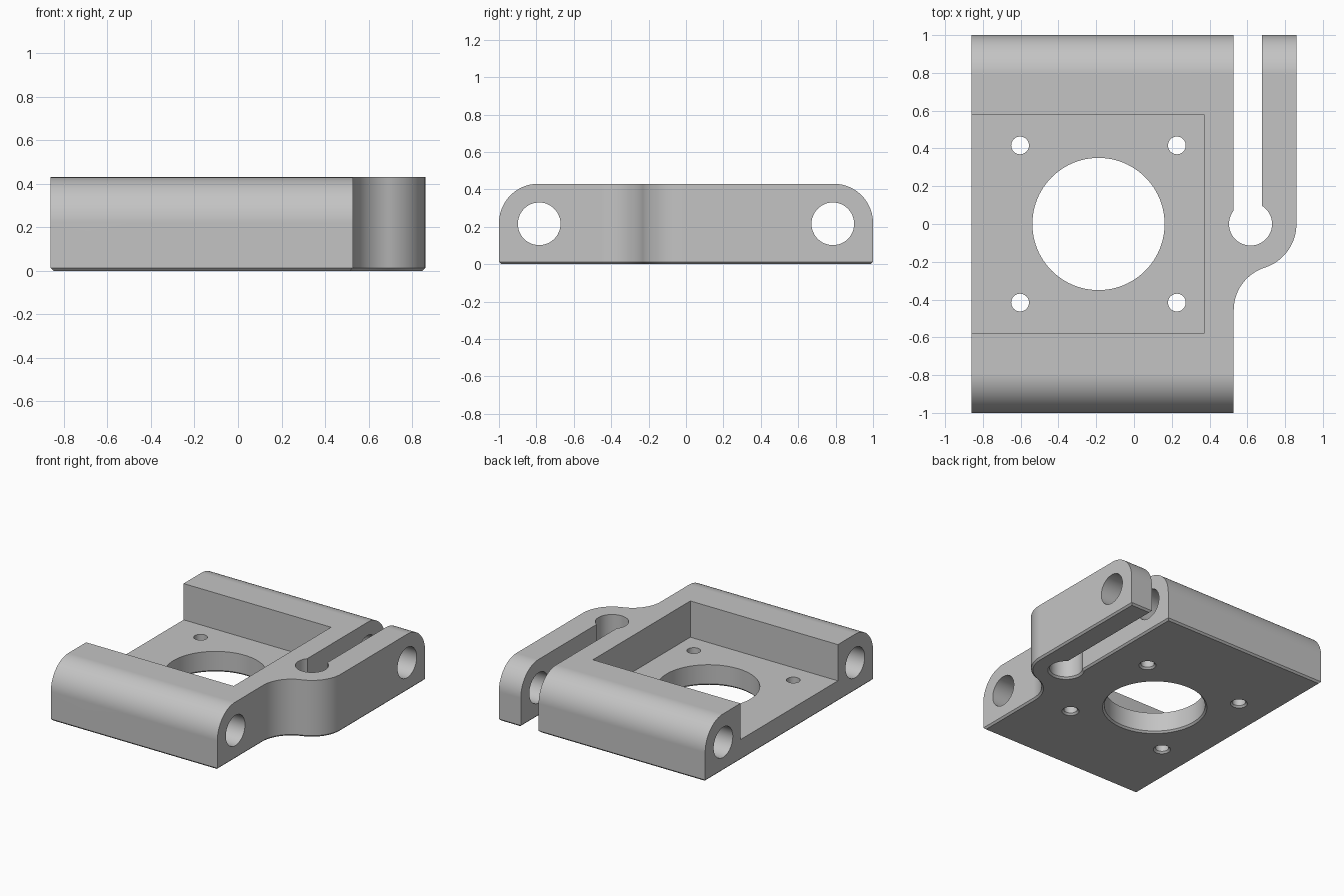
import bpy, bmesh
from math import sin, cos, pi, sqrt, atan2, radians
from mathutils import Vector

default = bpy.data.objects.get("Cube")
if default:
    bpy.data.objects.remove(default, do_unlink=True)

HEIGHT, HALF_X, CHAMFER = 0.43, 0.86, 0.013
BODY_R, ARM_L = 0.528, 0.677              # two sides of the clamp slot
EYE_X, EYE_R, EYE_OUT = 0.617, 0.114, 0.243
PLATE_X = -0.188                          # centre of the bored hole pattern

grey = bpy.data.materials.new("plain grey")
grey.use_nodes = True
COLOUR = (0.55, 0.55, 0.55, 1)
grey.diffuse_color = COLOUR
grey.node_tree.nodes["Principled BSDF"].inputs["Base Color"].default_value = COLOUR


def arc(cx, cy, r, start, end, n=24):
    return [(cx + r * cos(start + (end - start) * i / n),
             cy + r * sin(start + (end - start) * i / n)) for i in range(n + 1)]


def finish(name, bm, helper=True):
    bmesh.ops.recalc_face_normals(bm, faces=bm.faces)
    mesh = bpy.data.meshes.new(name)
    bm.to_mesh(mesh)
    bm.free()
    ob = bpy.data.objects.new(name, mesh)
    bpy.context.collection.objects.link(ob)
    mesh.materials.append(grey)
    ob.hide_render = helper
    return ob


def prism(name, points, offset, chamfer=0, helper=True):
    """Extrude a closed 3D outline, optionally chamfering the starting end."""
    bm = bmesh.new()
    face = bm.faces.new([bm.verts.new(p) for p in points])
    far = bmesh.ops.extrude_face_region(bm, geom=[face], use_keep_orig=True)["geom"]
    bmesh.ops.translate(bm, vec=offset,
                        verts=[g for g in far if isinstance(g, bmesh.types.BMVert)])
    bmesh.ops.recalc_face_normals(bm, faces=bm.faces)
    if chamfer:
        bottom = min(bm.faces, key=lambda f: f.calc_center_median().z)
        bmesh.ops.inset_region(bm, faces=[bottom], thickness=chamfer, depth=chamfer,
                               use_even_offset=True, use_boundary=True)
    return finish(name, bm, helper)


def bore(name, x, y, r, n):
    """Vertical hole cutter that flares at the underside."""
    bm = bmesh.new()
    rings = []
    for z, rad in ((-CHAMFER, r + 2 * CHAMFER), (CHAMFER, r), (0.6, r)):
        rings.append([bm.verts.new((px, py, z)) for px, py in arc(x, y, rad, 0, 2 * pi, n)[:-1]])
    for low, high in zip(rings, rings[1:]):
        for i in range(n):
            j = (i + 1) % n
            bm.faces.new((low[i], low[j], high[j], high[i]))
    bm.faces.new(rings[0])
    bm.faces.new(rings[-1])
    return finish(name, bm)


# Plan outline: body, blended eye, clamp arm and keyhole slot
blend_r = 0.236
blend_x = BODY_R + blend_r
blend_y = -sqrt((blend_r + EYE_OUT) ** 2 - (blend_x - EYE_X) ** 2)
meet = atan2(blend_y, blend_x - EYE_X)
slot_in = sqrt(EYE_R ** 2 - (ARM_L - EYE_X) ** 2)
slot_out = sqrt(EYE_R ** 2 - (BODY_R - EYE_X) ** 2)
outline = [(-HALF_X, 1), (-HALF_X, -1), (BODY_R, -1)]
outline += arc(blend_x, blend_y, blend_r, pi, meet + pi)[:-1]
outline += arc(EYE_X, 0, EYE_OUT, meet, 0)
outline += [(HALF_X, 1), (ARM_L, 1)]
outline += arc(EYE_X, 0, EYE_R, atan2(slot_in, ARM_L - EYE_X),
               atan2(slot_out, BODY_R - EYE_X) - 2 * pi, 48)
outline += [(BODY_R, 1)]
bracket = prism("clamp_bracket", [(x, y, CHAMFER) for x, y in outline],
                Vector((0, 0, HEIGHT - CHAMFER)), CHAMFER, helper=False)

# Side profile that rounds the upper front and back edges
round_r = 0.21
profile = [(-1.1, -0.1), (1.1, -0.1), (1.1, HEIGHT - round_r)]
profile = [(-1, -0.1), (1, -0.1)]
profile += arc(1 - round_r, HEIGHT - round_r, round_r, 0, pi / 2)
profile += arc(round_r - 1, HEIGHT - round_r, round_r, pi / 2, pi)
envelope = prism("rounding_envelope", [(-1, y, z) for y, z in profile], Vector((2, 0, 0)))

# Cutters: motor pocket, cross holes, centre bore and screw holes
pocket = prism("pocket_cutter", [(x, y, 0.157) for x, y in
               ((-1, -0.58), (0.37, -0.58), (0.37, 0.58), (-1, 0.58))], Vector((0, 0, 1)))
cutters = [pocket, bore("centre_bore_cutter", PLATE_X, 0, 0.35, 96)]
for side in (-1, 1):
    cutters.append(prism("cross_hole_cutter", [(-1, y, z) for y, z in
                   arc(side * 0.785, 0.216, 0.114, 0, 2 * pi, 48)[:-1]], Vector((2, 0, 0))))
    for x in (-1, 1):
        cutters.append(bore("screw_hole_cutter", PLATE_X + x * 0.415, side * 0.416, 0.047, 32))

for cutter, operation in [(envelope, 'INTERSECT')] + [(c, 'DIFFERENCE') for c in cutters]:
    mod = bracket.modifiers.new(cutter.name, 'BOOLEAN')
    mod.operation, mod.object, mod.solver = operation, cutter, 'EXACT'

# Apply the cuts, then shade the curved walls smooth
bpy.ops.object.select_all(action='DESELECT')
bracket.select_set(True)
bpy.context.view_layer.objects.active = bracket
for mod in list(bracket.modifiers):
    bpy.ops.object.modifier_apply(modifier=mod.name)
for cutter in [envelope] + cutters:
    bpy.data.objects.remove(cutter, do_unlink=True)
bpy.ops.object.shade_smooth_by_angle(angle=radians(25))
weighted = bracket.modifiers.new("even_shading", 'WEIGHTED_NORMAL')
weighted.keep_sharp = True
